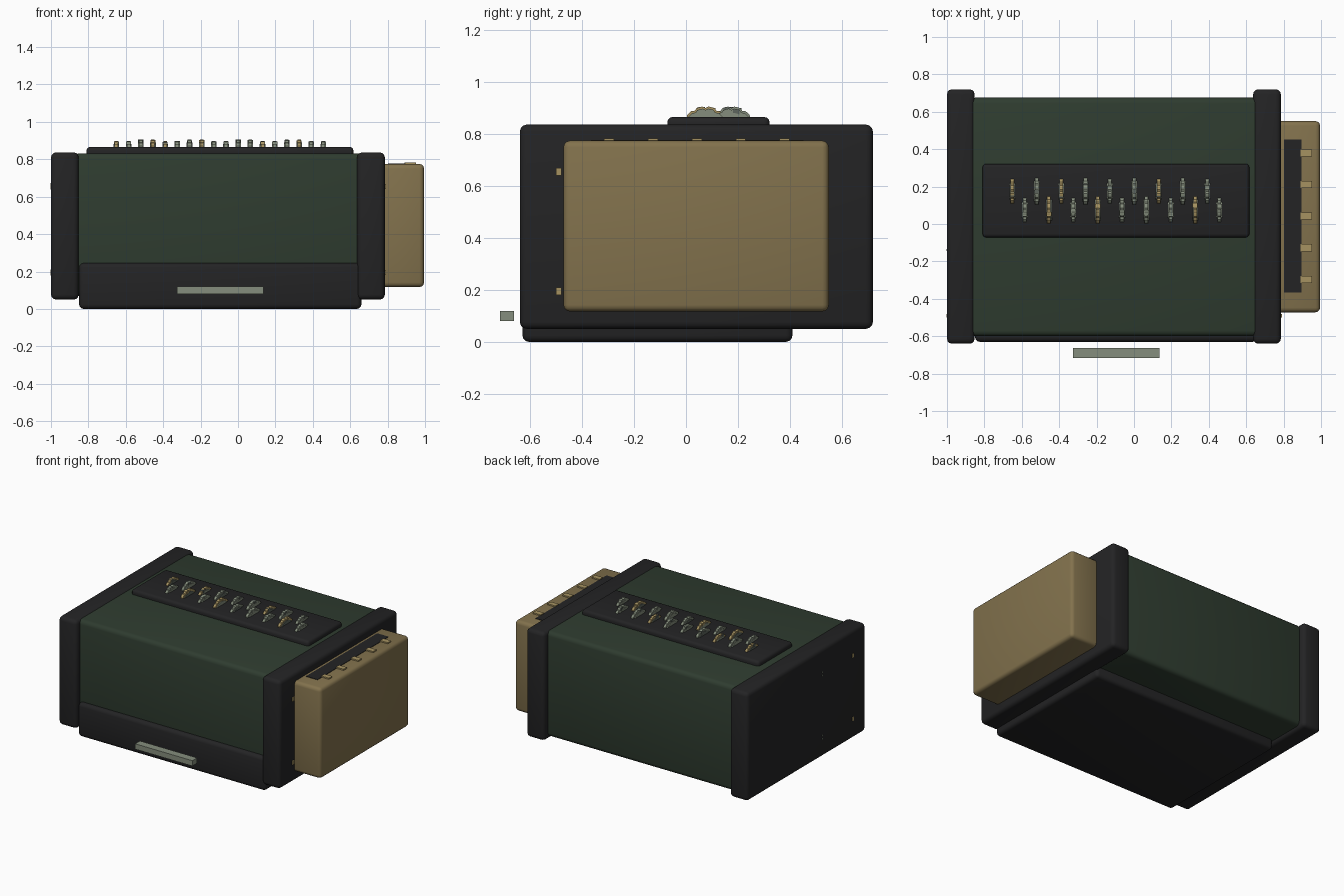
import bpy, bmesh, math, random
from mathutils import Vector

if "Cube" in bpy.data.objects:
    bpy.data.objects.remove(bpy.data.objects["Cube"])
random.seed(4)

def mat(name, r, g, b):
    m = bpy.data.materials.new(name)
    m.diffuse_color = (r, g, b, 1)
    m.use_nodes = True
    m.node_tree.nodes["Principled BSDF"].inputs["Base Color"].default_value = m.diffuse_color
    return m

GREEN = mat("dark green", 0.028, 0.045, 0.029)
BLACK = mat("charcoal", 0.017, 0.017, 0.018)
TAN = mat("tan", 0.225, 0.168, 0.074)
GREY = mat("grey green metal", 0.235, 0.27, 0.205)
STEEL = mat("dark steel", 0.11, 0.13, 0.11)
BRASS = mat("brass", 0.38, 0.29, 0.12)

def finish(bm, name, material):
    bmesh.ops.recalc_face_normals(bm, faces=bm.faces)
    me = bpy.data.meshes.new(name)
    bm.to_mesh(me)
    bm.free()
    me.materials.append(material)
    ob = bpy.data.objects.new(name, me)
    bpy.context.collection.objects.link(ob)
    return ob

def box(name, x, y, z, material, bevel=0.0, seg=3):
    """Box from (min, max) ranges with optional rounded edges."""
    bm = bmesh.new()
    bmesh.ops.create_cube(bm, size=1)
    for v in bm.verts:
        v.co = Vector([(r[0] + r[1]) / 2 + c * (r[1] - r[0]) for r, c in zip((x, y, z), v.co)])
    if bevel:
        bmesh.ops.bevel(bm, geom=bm.edges[:], offset=bevel, segments=seg,
                        profile=0.5, affect='EDGES')
    ob = finish(bm, name, material)
    if bevel:
        bpy.context.view_layer.objects.active = ob
        ob.select_set(True)
        bpy.ops.object.shade_smooth_by_angle(angle=math.radians(35))
        ob.select_set(False)
    return ob

def disc(name, x, y, z, radius, width, material, notch=0.0, n=48):
    """Wheel with its axle along x; every fourth pair of rim points is notched."""
    bm = bmesh.new()
    rings = []
    for sx in (-width / 2, width / 2):
        ring = []
        for i in range(n):
            r = radius - (notch if i % 4 < 1 else 0)
            a = 2 * math.pi * i / n
            ring.append(bm.verts.new((x + sx, y + r * math.cos(a), z + r * math.sin(a))))
        rings.append(ring)
        bm.faces.new(ring)
    for i in range(n):
        j = (i + 1) % n
        bm.faces.new((rings[0][i], rings[0][j], rings[1][j], rings[1][i]))
    return finish(bm, name, material)

# Main housing
box("body", (-0.88, 0.67), (-0.60, 0.675), (0.07, 0.832), GREEN, 0.03)
box("base_tray", (-0.85, 0.66), (-0.63, 0.41), (0.0, 0.245), BLACK, 0.025)
box("left_end_cap", (-1.0, -0.852), (-0.64, 0.72), (0.05, 0.837), BLACK, 0.027)
box("right_end_cap", (0.637, 0.785), (-0.64, 0.72), (0.05, 0.837), BLACK, 0.027)
box("top_plate", (-0.81, 0.617), (-0.072, 0.322), (0.80, 0.866), BLACK, 0.02)

# Side case with its dark slot and tabs
box("side_case", (0.75, 0.995), (-0.472, 0.55), (0.117, 0.775), TAN, 0.025)
box("case_slot", (0.803, 0.895), (-0.365, 0.452), (0.77, 0.778), BLACK)
for i in range(5):
    y = 0.38 - 0.169 * i
    box(f"case_tab_{i + 1}", (0.89, 0.952), (y - 0.019, y + 0.019), (0.768, 0.784), BRASS)

# Front bar
box("front_bar", (-0.325, 0.135), (-0.717, -0.662), (0.08, 0.119), GREY)

# Small fixings on the end caps
for z in (0.195, 0.655):
    box("left_pin", (-1.003, -0.97), (-0.50, -0.48), (z - 0.014, z + 0.014), BRASS)
    box("right_pin", (0.77, 0.792), (-0.50, -0.48), (z - 0.014, z + 0.014), BRASS)
    for dz in (-0.012, 0.012):
        box("left_clip", (-1.002, -0.97), (-0.145, -0.135), (z + dz - 0.005, z + dz + 0.005), GREY)

# Two staggered rows of notched thumbwheels
for i in range(18):
    x = -0.65 + 0.0651 * i
    y = 0.075 if i % 2 else 0.175
    brass = i in (0, 3, 4, 7, 12, 15)
    big = 0.09 if i % 4 in (2, 3) else 0.082
    main = BRASS if brass else GREY
    zc = 0.817
    disc(f"wheel_{i + 1}", x, y, zc, big, 0.019, main, 0.006)
    disc(f"wheel_hub_{i + 1}", x, y, zc, big - 0.016, 0.03, GREY if i % 3 else STEEL, 0.0, 32)
    # raised marker block on the rim
    a = random.uniform(-0.35, 0.35)
    my, mz = y + math.sin(a) * big, zc + math.cos(a) * (big - 0.008)
    box(f"wheel_mark_{i + 1}", (x - 0.014, x + 0.014), (my - 0.012, my + 0.012),
        (mz - 0.02, mz + 0.006), main if i % 2 else STEEL)
